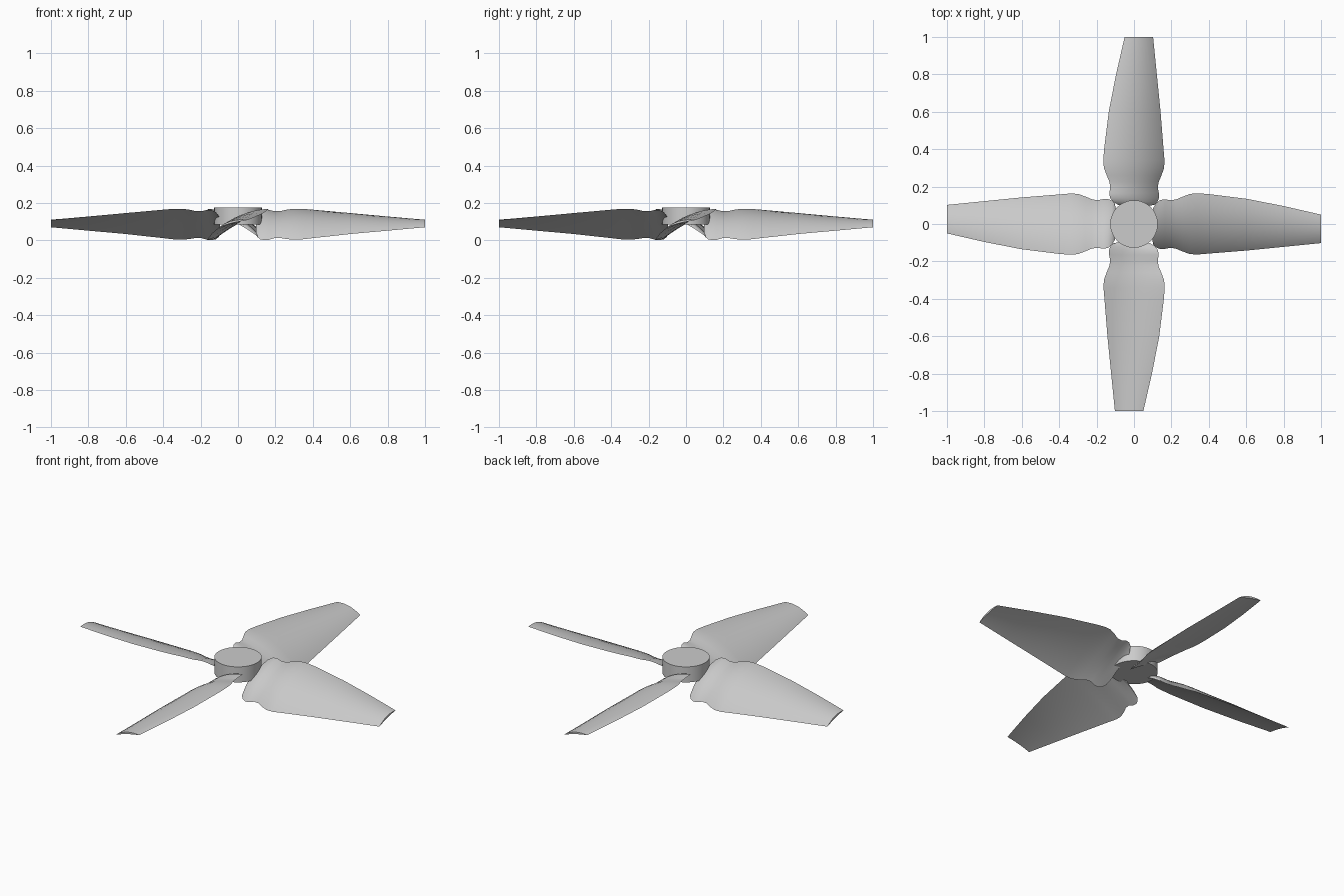
import bpy, bmesh, math
from mathutils import Matrix

old = bpy.data.objects.get("Cube")
if old:
    bpy.data.objects.remove(old, do_unlink=True)

grey = bpy.data.materials.new("plain grey")
grey.use_nodes = True
colour = (0.6, 0.6, 0.6, 1)
grey.diffuse_color = colour
grey.node_tree.nodes["Principled BSDF"].inputs["Base Color"].default_value = colour

# Blade stations: distance from axis, low edge (y, z), high edge (y, z)
STATIONS = [
    (0.095, -0.07, 0.045, 0.05, 0.11),
    (0.103, -0.11, 0.018, 0.085, 0.13),
    (0.118, -0.125, 0.006, 0.112, 0.15),
    (0.14, -0.134, 0.001, 0.128, 0.162),
    (0.165, -0.133, 0.003, 0.132, 0.163),
    (0.195, -0.127, 0.012, 0.127, 0.156),
    (0.225, -0.132, 0.013, 0.131, 0.156),
    (0.26, -0.147, 0.007, 0.146, 0.164),
    (0.30, -0.161, 0.004, 0.161, 0.169),
    (0.34, -0.163, 0.005, 0.164, 0.169),
    (0.40, -0.158, 0.012, 0.16, 0.164),
    (0.60, -0.142, 0.034, 0.135, 0.146),
    (0.80, -0.122, 0.052, 0.096, 0.127),
    (1.00, -0.102, 0.07, 0.05, 0.108),
]
STEPS = 14


def section(x, y0, z0, y1, z1):
    """Closed arched aerofoil loop: over the top, back along the underside."""
    chord = math.hypot(y1 - y0, z1 - z0)
    ny, nz = -(z1 - z0) / chord, (y1 - y0) / chord
    loop = []
    for i in range(2 * STEPS):
        top = i <= STEPS
        t = i / STEPS if top else 2 - i / STEPS
        t = (1 - math.cos(math.pi * t)) / 2
        lift = chord * 4 * t * (1 - t) * (0.105 if top else 0.03)
        loop.append((x, y0 + (y1 - y0) * t + ny * lift,
                     z0 + (z1 - z0) * t + nz * lift))
    return loop


def finish(bm, name):
    bmesh.ops.recalc_face_normals(bm, faces=bm.faces)
    mesh = bpy.data.meshes.new(name)
    bm.to_mesh(mesh)
    bm.free()
    mesh.materials.append(grey)
    obj = bpy.data.objects.new(name, mesh)
    bpy.context.collection.objects.link(obj)
    bpy.ops.object.select_all(action='DESELECT')
    obj.select_set(True)
    bpy.context.view_layer.objects.active = obj
    bpy.ops.object.shade_smooth_by_angle(angle=math.radians(40))
    return obj


def blade(name, turn):
    bm = bmesh.new()
    rings = [[bm.verts.new(p) for p in section(*s)] for s in STATIONS]
    for a, b in zip(rings, rings[1:]):
        for i in range(len(a)):
            j = (i + 1) % len(a)
            bm.faces.new((a[i], a[j], b[j], b[i]))
    bm.faces.new(rings[0])
    bm.faces.new(rings[-1])
    bm.transform(Matrix.Rotation(turn, 4, 'Z'))
    return finish(bm, name)


# Four identical twisted blades
for k, side in enumerate(("left", "back", "right", "front")):
    blade(side + "_blade", k * math.pi / 2)

# Central hub
bm = bmesh.new()
bmesh.ops.create_cone(bm, cap_ends=True, segments=64, radius1=0.127,
                      radius2=0.127, depth=0.092,
                      matrix=Matrix.Translation((0, 0, 0.131)))
finish(bm, "hub")
